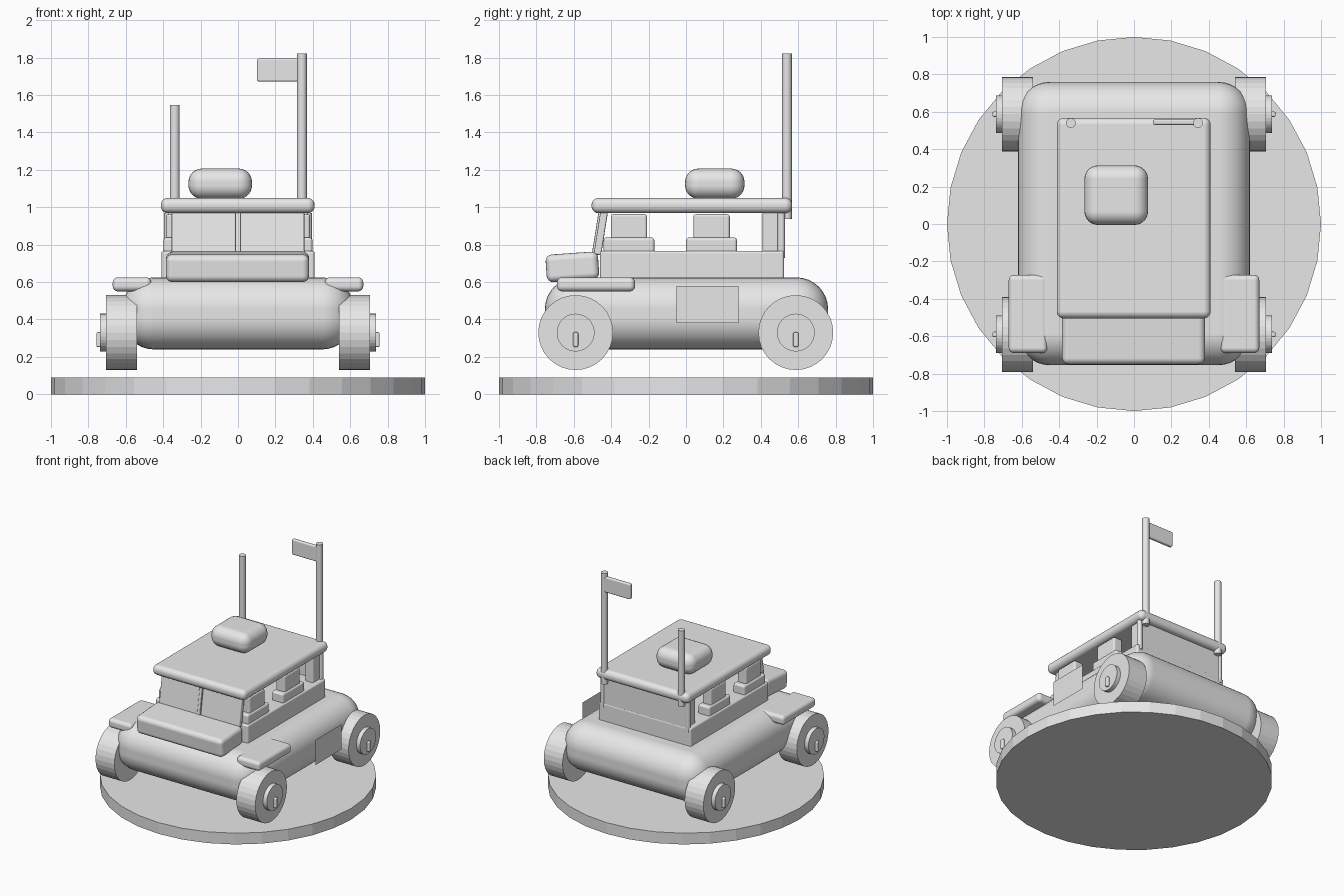
import bpy
import bmesh
from math import radians
from mathutils import Matrix, Vector

cube = bpy.data.objects.get("Cube")
if cube:
    bpy.data.objects.remove(cube, do_unlink=True)

GREY = (0.8, 0.8, 0.8, 1.0)
grey = bpy.data.materials.new("light_grey")
grey.use_nodes = True
grey.diffuse_color = GREY
for node in grey.node_tree.nodes:
    if node.type == 'BSDF_PRINCIPLED':
        node.inputs["Base Color"].default_value = GREY


def add_object(name, bm):
    mesh = bpy.data.meshes.new(name)
    bm.to_mesh(mesh)
    bm.free()
    mesh.materials.append(grey)
    obj = bpy.data.objects.new(name, mesh)
    bpy.context.scene.collection.objects.link(obj)
    return obj


def box(name, xs, ys, zs, bevel=0.0, segments=4, tilt=0.0):
    """Box between the given ranges with softly rounded edges."""
    lo, hi = Vector((xs[0], ys[0], zs[0])), Vector((xs[1], ys[1], zs[1]))
    bm = bmesh.new()
    bmesh.ops.create_cube(bm, size=1, matrix=Matrix.Diagonal((*(hi - lo), 1)))
    obj = add_object(name, bm)
    obj.location = (lo + hi) / 2
    obj.rotation_euler.x = radians(tilt)
    if bevel:
        for face in obj.data.polygons:
            face.use_smooth = True
        mod = obj.modifiers.new("soft_edges", 'BEVEL')
        mod.width = bevel
        mod.segments = segments
        mod.limit_method = 'NONE'
        mod.harden_normals = True
    return obj


def cylinder(name, centre, radius, depth, axis='Z', sides=32, smooth=False):
    turn = Matrix.Rotation(radians(90), 4, 'Y') if axis == 'X' else Matrix()
    bm = bmesh.new()
    bmesh.ops.create_cone(bm, cap_ends=True, segments=sides, radius1=radius,
                          radius2=radius, depth=depth, matrix=turn)
    obj = add_object(name, bm)
    obj.location = centre
    if smooth:
        for face in obj.data.polygons:
            face.use_smooth = len(face.vertices) == 4
        for edge in obj.data.edges:
            a, b = (obj.data.vertices[i].co.z for i in edge.vertices)
            edge.use_edge_sharp = abs(a - b) < 0.001
    return obj


def span(side, inner, outer):
    return sorted((side * inner, side * outer))


# Display base and hull
cylinder("display_base", (0, 0, 0.045), 1.0, 0.09)
box("body", (-0.62, 0.62), (-0.755, 0.76), (0.24, 0.625), 0.17, 8)

# Cabin tub, hood, roof and roof pod
box("cabin_base", (-0.41, 0.41), (-0.46, 0.525), (0.61, 0.767), 0.015)
box("hood", (-0.385, 0.38), (-0.748, -0.467), (0.607, 0.755), 0.035, tilt=4)
box("roof", (-0.413, 0.41), (-0.505, 0.568), (0.968, 1.05), 0.038, 5)
box("roof_pod", (-0.265, 0.075), (-0.005, 0.313), (1.045, 1.207), 0.072, 6)

# Windshield panes and centre bar
for side, label in ((1, "left"), (-1, "right")):
    box(f"windshield_{label}", span(side, 0.012, 0.355), (-0.475, -0.435),
        (0.745, 0.985), 0.008, 2, tilt=-9)
box("windshield_bar", (-0.014, 0.014), (-0.485, -0.44), (0.745, 0.985),
    0.005, 2, tilt=-9)

# Rear wall
box("rear_wall", (-0.37, 0.37), (0.48, 0.522), (0.75, 0.98))

for side, label in ((1, "left"), (-1, "right")):
    # Seats along each side
    for place, y in (("front", -0.305), ("rear", 0.137)):
        box(f"{place}_seat_{label}", span(side, 0.295, 0.398),
            (y - 0.136, y + 0.136), (0.755, 0.838), 0.016)
        box(f"{place}_seat_back_{label}", span(side, 0.305, 0.385),
            (y - 0.097, y + 0.097), (0.825, 0.963), 0.014)

    # Rear corner posts and rods
    box(f"rear_post_{label}", span(side, 0.3, 0.375), (0.41, 0.522),
        (0.75, 0.98), 0.015)
    cylinder(f"rear_rod_{label}", (side * 0.375, 0.51, 0.85), 0.02, 0.24,
             sides=16, smooth=True)

    # Front fenders
    box(f"fender_{label}", span(side, 0.463, 0.67), (-0.69, -0.272),
        (0.55, 0.625), 0.028)

    # Wheels with hub and valve
    for place, y in (("front", -0.59), ("rear", 0.587)):
        cylinder(f"{place}_wheel_{label}", (side * 0.622, y, 0.33), 0.2,
                 0.166, 'X')
        cylinder(f"{place}_hub_{label}", (side * 0.71, y, 0.33), 0.101,
                 0.056, 'X')
        box(f"{place}_valve_{label}", span(side, 0.72, 0.757),
            (y - 0.014, y + 0.014), (0.253, 0.332), 0.008, 3)

# Poles and flag
cylinder("flag_pole", (0.342, 0.54, 1.38), 0.026, 0.885, sides=24, smooth=True)
cylinder("antenna", (-0.338, 0.54, 1.245), 0.026, 0.605, sides=24, smooth=True)
box("flag", (0.102, 0.335), (0.53, 0.56), (1.672, 1.795), 0.01, 3)

# Single-sheet side sign
bm = bmesh.new()
bm.faces.new([bm.verts.new((0.72, y, z)) for y, z in
              ((-0.05, 0.38), (0.28, 0.38), (0.28, 0.58), (-0.05, 0.58))])
add_object("side_sign", bm)
